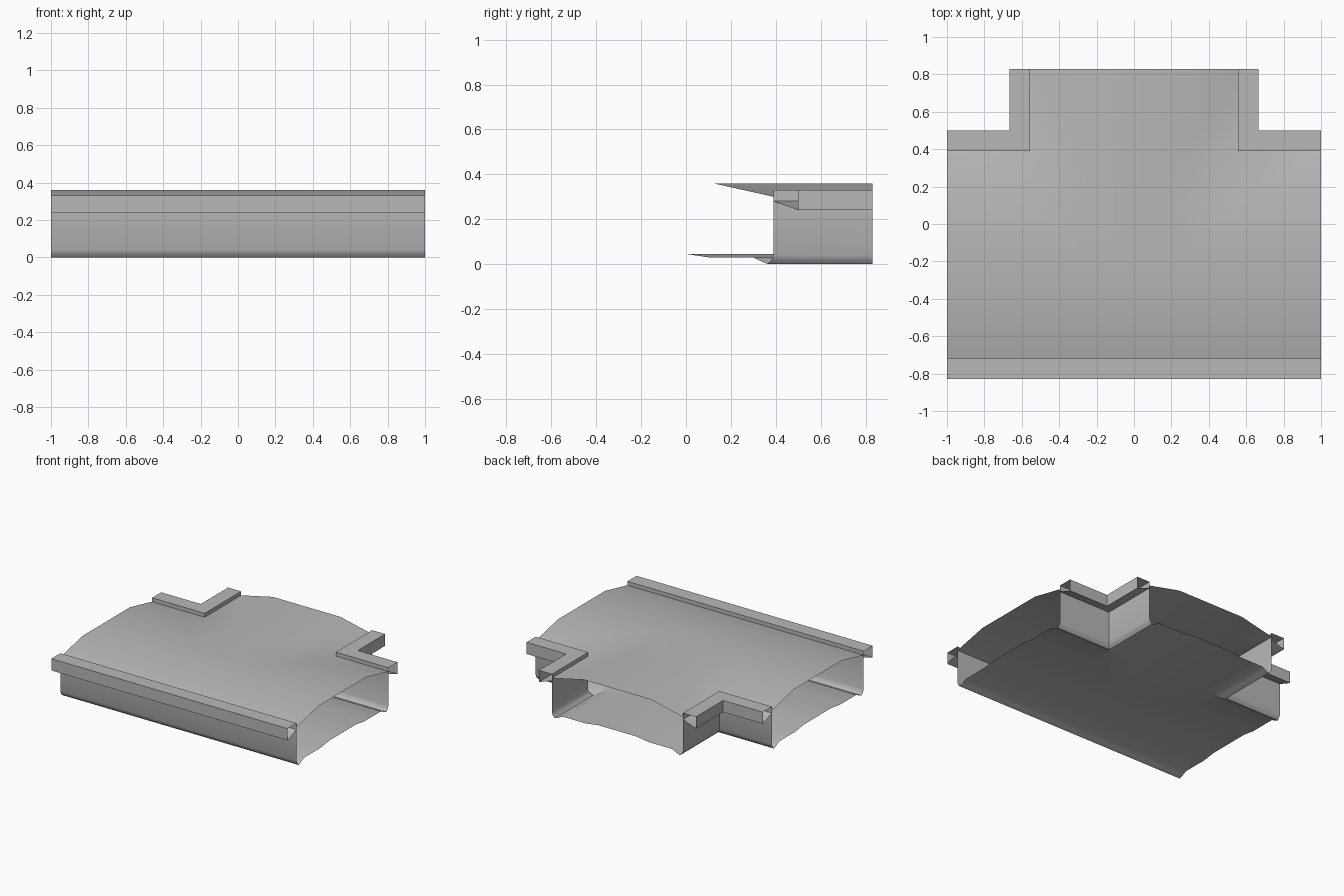
import bpy
import bmesh
from math import radians

cube = bpy.data.objects.get("Cube")
if cube:
    bpy.data.objects.remove(cube)

AXIS = -0.165   # y of the main duct's centre line
END_X = 1.0     # open ends of the main duct
END_Y = 0.83    # open end of the branch

# Half cross-sections: (distance from the centre line, height)
DECK = [(0, 0.36), (0.285, 0.36), (0.555, 0.30)]
FLOOR = [(0, 0.045), (0.165, 0.045), (0.265, 0.03), (0.465, 0.03), (0.505, 0.01)]
WALL = [(0.505, 0.01), (0.53, 0), (0.545, 0.015), (0.555, 0.04), (0.555, 0.28)]
CURB = [(0.555, 0.28), (0.665, 0.24), (0.665, 0.33), (0.555, 0.33), (0.555, 0.28)]

grey = bpy.data.materials.new("plain grey")
grey.use_nodes = True
colour = (0.48, 0.48, 0.48, 1)
grey.diffuse_color = colour
grey.node_tree.nodes["Principled BSDF"].inputs["Base Color"].default_value = colour


def finish(name, bm):
    bmesh.ops.remove_doubles(bm, verts=bm.verts, dist=0.0005)
    mesh = bpy.data.meshes.new(name)
    bm.to_mesh(mesh)
    bm.free()
    mesh.materials.append(grey)
    obj = bpy.data.objects.new(name, mesh)
    bpy.context.collection.objects.link(obj)
    bpy.ops.object.select_all(action='DESELECT')
    obj.select_set(True)
    bpy.context.view_layer.objects.active = obj
    bpy.ops.object.shade_smooth_by_angle(angle=radians(30))


def t_sheet(name, section, face_up):
    """T-shaped sheet whose two arched arms meet along mitred valleys."""
    height = dict(section)
    steps = [o for o, z in section]
    limit = steps[-1]
    across = [-o for o in reversed(steps[1:])] + steps
    xs = [-END_X] + across + [END_X]
    vs = across + [END_Y - AXIS]
    bm = bmesh.new()

    def point(x, v):
        near = min(abs(x), abs(v)) if v > 0 else abs(v)
        return bm.verts.new((x, AXIS + v, height[near]))

    for x0, x1 in zip(xs, xs[1:]):
        for v0, v1 in zip(vs, vs[1:]):
            if v1 > limit and max(abs(x0), abs(x1)) > limit:
                continue
            a, b, c, d = [point(*p) for p in ((x0, v0), (x1, v0), (x1, v1), (x0, v1))]
            # split along the mitre diagonal on either side
            tris = ((a, b, c), (a, c, d)) if x0 >= 0 else ((a, b, d), (b, c, d))
            for tri in tris:
                bm.faces.new(tri if face_up else tri[::-1])
    finish(name, bm)


# Paths along the three sides, for a given distance from the centre line
def front_path(o):
    return [(-END_X, AXIS - o), (END_X, AXIS - o)]


def left_path(o):
    return [(END_X, AXIS + o), (o, AXIS + o), (o, END_Y)]


def right_path(o):
    return [(-x, y) for x, y in reversed(left_path(o))]


def sweep(name, section, path):
    bm = bmesh.new()
    rows = [[bm.verts.new((x, y, z)) for x, y in path(o)] for o, z in section]
    for low, high in zip(rows, rows[1:]):
        for j in range(len(low) - 1):
            bm.faces.new((low[j], low[j + 1], high[j + 1], high[j]))
    finish(name, bm)


t_sheet("arched_deck", DECK, True)
t_sheet("floor", FLOOR, False)

# Walls with rounded feet, and the hollow curbs on top of them
for side, path in (("front", front_path), ("back_left", left_path), ("back_right", right_path)):
    sweep(side + "_wall", WALL, path)
    sweep(side + "_curb", CURB, path)
